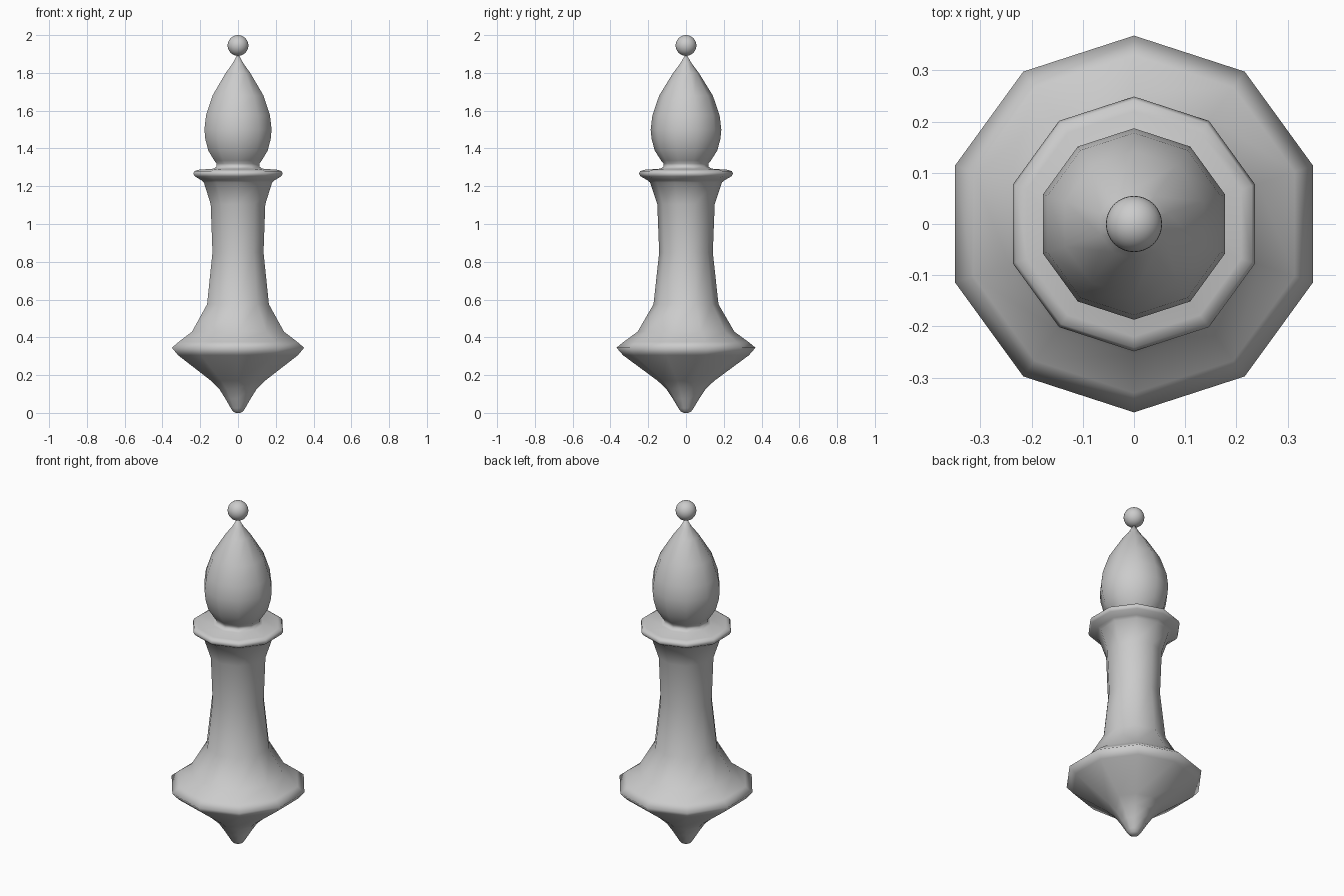
import bpy, bmesh, math

if "Cube" in bpy.data.objects:
    bpy.data.objects.remove(bpy.data.objects["Cube"])

SIDES = 10


def lathe(name, profile):
    """Ten-sided turned part from (radius, z) points, capped at both ends."""
    bm = bmesh.new()
    rings = []
    for r, z in profile:
        rings.append([bm.verts.new((r * math.cos(a), r * math.sin(a), z))
                      for a in (math.pi / 2 + 2 * math.pi * i / SIDES for i in range(SIDES))])
    for lo, hi in zip(rings, rings[1:]):
        for i in range(SIDES):
            j = (i + 1) % SIDES
            bm.faces.new((lo[i], lo[j], hi[j], hi[i]))
    bm.faces.new(rings[0][::-1])
    bm.faces.new(rings[-1])
    for f in bm.faces:
        f.smooth = True
    mesh = bpy.data.meshes.new(name)
    bm.to_mesh(mesh)
    bm.free()
    ob = bpy.data.objects.new(name, mesh)
    bpy.context.collection.objects.link(ob)
    return ob


# pointed foot, flared skirt, waisted stem, collar and teardrop finial
lathe("turned_body", [
    (0.012, 0.0), (0.028, 0.008), (0.040, 0.025), (0.070, 0.075),
    (0.105, 0.128), (0.150, 0.170), (0.333, 0.305), (0.368, 0.345),
    (0.330, 0.376), (0.256, 0.430), (0.172, 0.575), (0.142, 0.850),
    (0.152, 1.105), (0.190, 1.220), (0.205, 1.232), (0.240, 1.252),
    (0.249, 1.266), (0.242, 1.280), (0.220, 1.287), (0.135, 1.293),
    (0.119, 1.304), (0.119, 1.320), (0.132, 1.336), (0.166, 1.390),
    (0.182, 1.450), (0.187, 1.500), (0.178, 1.575), (0.142, 1.680),
    (0.068, 1.800), (0.030, 1.850), (0.003, 1.898),
])

# round ball on the tip
bpy.ops.mesh.primitive_uv_sphere_add(segments=32, ring_count=16, radius=0.055,
                                     location=(0, 0, 1.945))
ball = bpy.context.object
ball.name = "tip_ball"
bpy.ops.object.shade_smooth()
